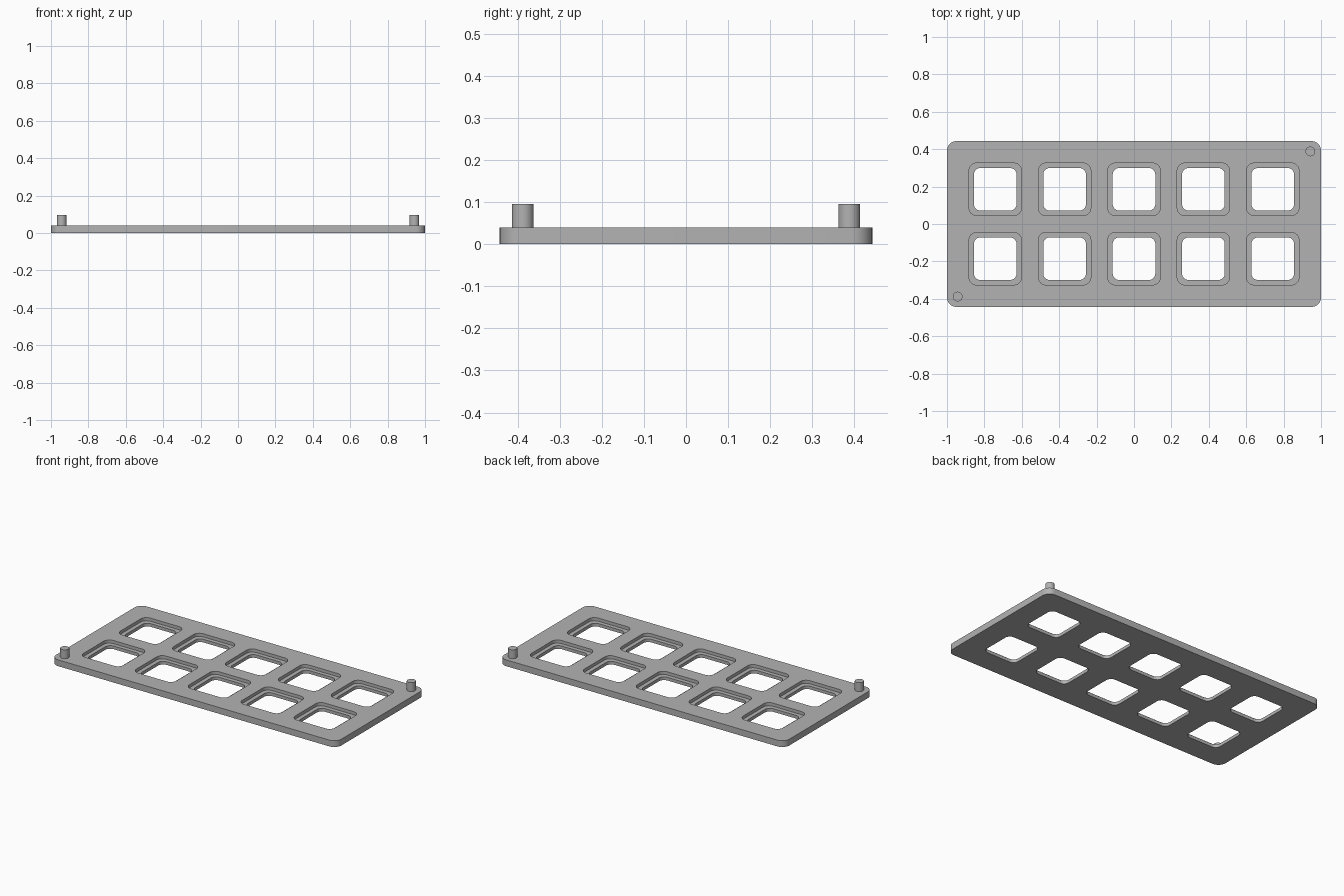
import bpy, bmesh, math

if "Cube" in bpy.data.objects:
    bpy.data.objects.remove(bpy.data.objects["Cube"])

grey = bpy.data.materials.new("mid grey")
grey.use_nodes = True
colour = (0.45, 0.45, 0.45, 1)
grey.diffuse_color = colour
grey.node_tree.nodes["Principled BSDF"].inputs["Base Color"].default_value = colour

THICK = 0.04
PITCH = 0.371
CENTRES = [(PITCH * i, PITCH / 2 * s) for i in range(-2, 3) for s in (-1, 1)]


def rounded_prism(bm, centre, width, depth, radius, bottom, top, steps=8):
    """Upright prism with a rounded rectangle outline."""
    verts = []
    for k, (sx, sy) in enumerate([(1, 1), (-1, 1), (-1, -1), (1, -1)]):
        for i in range(steps + 1):
            a = math.pi / 2 * (k + i / steps)
            verts.append(bm.verts.new((
                centre[0] + sx * (width / 2 - radius) + radius * math.cos(a),
                centre[1] + sy * (depth / 2 - radius) + radius * math.sin(a),
                bottom)))
    base = bm.faces.new(verts)
    side = bmesh.ops.extrude_face_region(bm, geom=[base], use_keep_orig=True)
    moved = [v for v in side["geom"] if isinstance(v, bmesh.types.BMVert)]
    bmesh.ops.translate(bm, verts=moved, vec=(0, 0, top - bottom))


def make_object(name, bm):
    bmesh.ops.recalc_face_normals(bm, faces=bm.faces)
    mesh = bpy.data.meshes.new(name)
    bm.to_mesh(mesh)
    bm.free()
    mesh.materials.append(grey)
    obj = bpy.data.objects.new(name, mesh)
    bpy.context.collection.objects.link(obj)
    return obj


def smooth(obj):
    bpy.ops.object.select_all(action="DESELECT")
    obj.select_set(True)
    bpy.context.view_layer.objects.active = obj
    bpy.ops.object.shade_smooth_by_angle(angle=math.radians(30))


def cut_holes(target, name, size, radius, bottom):
    bm = bmesh.new()
    for c in CENTRES:
        rounded_prism(bm, c, size, size, radius, bottom, THICK + 0.05)
    cutter = make_object(name, bm)
    cutter.hide_render = True
    mod = target.modifiers.new(name, "BOOLEAN")
    mod.operation = "DIFFERENCE"
    mod.solver = "EXACT"
    mod.object = cutter
    bpy.context.view_layer.objects.active = target
    bpy.ops.object.modifier_apply(modifier=name)
    bpy.data.objects.remove(cutter)


# Plate with ten stepped square openings
bm = bmesh.new()
rounded_prism(bm, (0, 0), 2, 0.886, 0.05, 0, THICK)
plate = make_object("plate", bm)
cut_holes(plate, "recess_cutter", 0.28, 0.04, THICK / 2)
cut_holes(plate, "opening_cutter", 0.228, 0.035, -0.05)
smooth(plate)

# Locating pins on opposite corners
for name, s in (("front_right_pin", -1), ("back_left_pin", 1)):
    bm = bmesh.new()
    bmesh.ops.create_cone(bm, cap_ends=True, segments=32,
                          radius1=0.026, radius2=0.026, depth=0.066)
    pin = make_object(name, bm)
    pin.location = (s * 0.943, s * 0.388, 0.063)
    smooth(pin)
